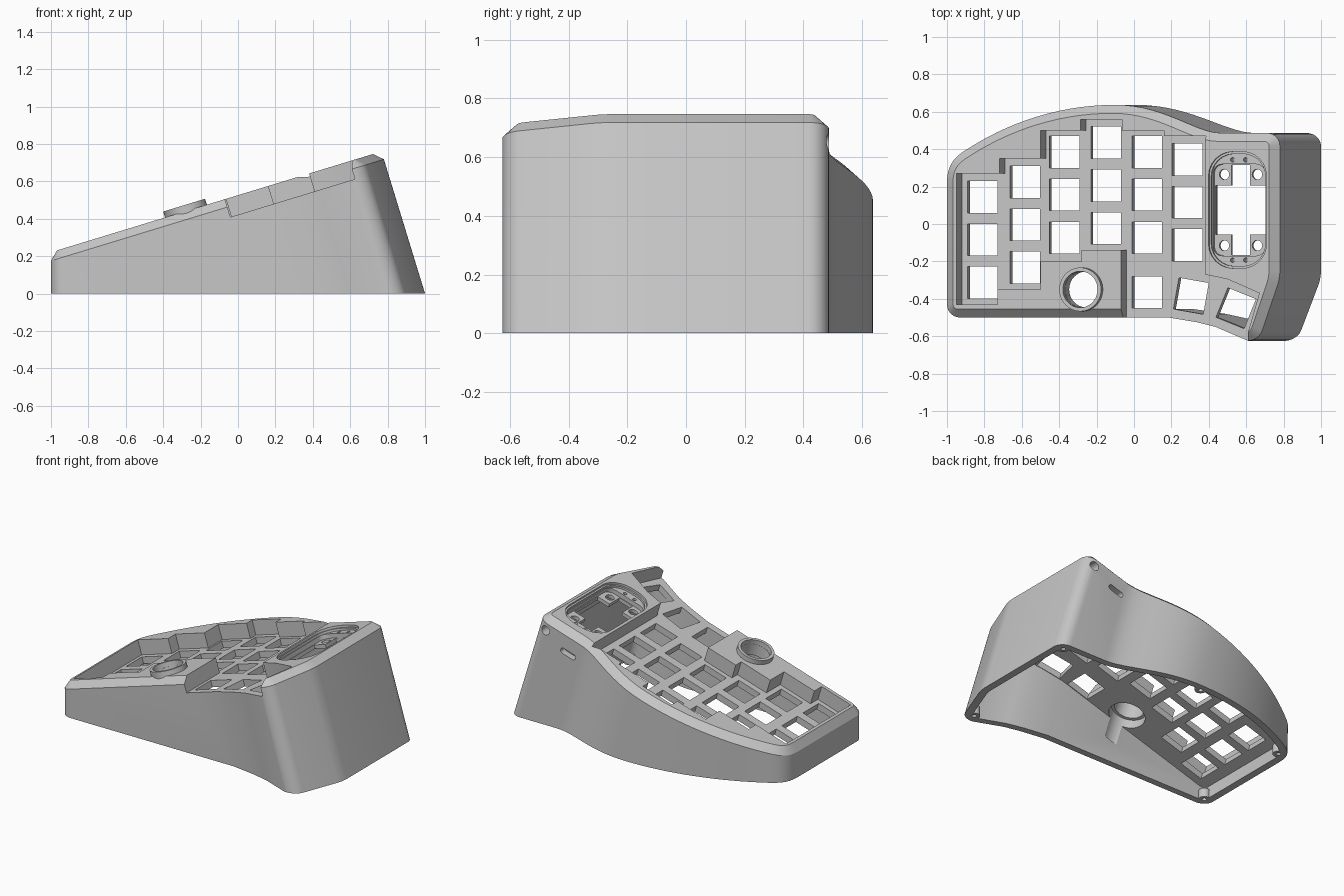
import bpy, bmesh, math
from mathutils import Vector
from mathutils.geometry import interpolate_bezier

cube = bpy.data.objects.get("Cube")
if cube:
    bpy.data.objects.remove(cube)

SLOPE, TOP = 0.305, 0.526                 # tilted rim plane: z = TOP + SLOPE * x
COS = 1 / math.sqrt(1 + SLOPE ** 2)
SIN = SLOPE * COS
RIM, PLATE, UNDER = 0.0, 0.10, 0.145      # depths measured square to the rim plane

grey = bpy.data.materials.new("case_grey")
grey.use_nodes = True
shade = (0.57, 0.57, 0.57, 1)
grey.diffuse_color = shade
grey.node_tree.nodes["Principled BSDF"].inputs["Base Color"].default_value = shade


def on_plane(x, y, depth, ref=0.0):
    """Point at a depth below the rim, for a plan position read at depth ref."""
    x0 = x - ref * SIN
    return Vector((x0 + depth * SIN, y, TOP + SLOPE * x0 - depth * COS))


def add_loft(bm, rings):
    """Closed solid through a list of equal rings."""
    loops = [[bm.verts.new(p) for p in ring] for ring in rings]
    n = len(loops[0])
    for a, b in zip(loops, loops[1:]):
        for i in range(n):
            j = (i + 1) % n
            bm.faces.new((a[i], a[j], b[j], b[i]))
    bm.faces.new(loops[0][::-1])
    bm.faces.new(loops[-1])


def add_prism(bm, plan, top, bottom, ref=0.0):
    add_loft(bm, [[on_plane(x, y, d, ref) for x, y in plan] for d in (bottom, top)])


def finish(bm, name):
    bmesh.ops.recalc_face_normals(bm, faces=bm.faces)
    mesh = bpy.data.meshes.new(name)
    bm.to_mesh(mesh)
    bm.free()
    mesh.materials.append(grey)
    obj = bpy.data.objects.new(name, mesh)
    bpy.context.collection.objects.link(obj)
    return obj


def prism(plan, top, bottom, ref=0.0):
    bm = bmesh.new()
    add_prism(bm, plan, top, bottom, ref)
    return finish(bm, "cutter")


def volume(mesh):
    bm = bmesh.new()
    bm.from_mesh(mesh)
    size = bm.calc_volume(signed=True)
    bm.free()
    return size


def cut(obj, cutter):
    """Subtract the cutter, keeping the first solver result that is sound."""
    cutter.hide_render = True
    before = volume(obj.data)
    for solver in ('MANIFOLD', 'EXACT', 'FLOAT'):
        mod = obj.modifiers.new("cut", 'BOOLEAN')
        mod.operation, mod.solver, mod.object = 'DIFFERENCE', solver, cutter
        graph = bpy.context.evaluated_depsgraph_get()
        mesh = bpy.data.meshes.new_from_object(obj.evaluated_get(graph))
        obj.modifiers.clear()
        if 0.05 * before < volume(mesh) < 0.99999 * before:
            obj.data = mesh
            break
    bpy.data.objects.remove(cutter)


def circle(cx, cy, r, n=32):
    return [(cx + r * COS * math.cos(2 * math.pi * i / n),
             cy + r * math.sin(2 * math.pi * i / n)) for i in range(n)]


def rounded_box(cx, cy, hx, hy, r, n=6):
    pts = []
    for k, (sx, sy) in enumerate(((1, 1), (-1, 1), (-1, -1), (1, -1))):
        for i in range(n + 1):
            a = math.pi / 2 * (k + i / n)
            pts.append((cx + sx * (hx - r) + r * math.cos(a),
                        cy + sy * (hy - r) + r * math.sin(a)))
    return pts


def turned_box(cx, cy, hx, hy, angle=0):
    c, s = math.cos(math.radians(angle)), math.sin(math.radians(angle))
    return [(cx + x * c - y * s, cy + x * s + y * c)
            for x, y in ((-hx, -hy), (hx, -hy), (hx, hy), (-hx, hy))]


def curve(a, b, c, d, n):
    pts = interpolate_bezier(*[Vector((*p, 0)) for p in (a, b, c, d)], n)
    return [(p.x, p.y) for p in pts][:-1]


def corner(a, tip, b, n=7):
    mid = lambda p: tuple(p[i] + (tip[i] - p[i]) * 0.5523 for i in (0, 1))
    return curve(a, mid(a), mid(b), b, n) + [b]


def inset(plan, dist):
    """Offset a clockwise plan inward."""
    out, n = [], len(plan)
    for i in range(n):
        p, a, b = (Vector(plan[k % n]) for k in (i, i - 1, i + 1))
        d1, d2 = (p - a).normalized(), (b - p).normalized()
        n1, n2 = Vector((d1.y, -d1.x)), Vector((d2.y, -d2.x))
        m = (n1 + n2) * (dist / (1 + n1.dot(n2)))
        out.append((p.x + m.x, p.y + m.y))
    return out


# Outer outline of the case, clockwise from the front
CHAMFER = 0.044
outline = corner((-0.93, -0.5), (-1, -0.5), (-1, -0.43))
outline += curve((-1, 0.22), (-1, 0.29), (-0.98, 0.34), (-0.92, 0.382), 7)
outline += curve((-0.92, 0.382), (-0.7, 0.53), (-0.42, 0.637), (-0.1, 0.637), 16)
outline += curve((-0.1, 0.637), (0.16, 0.637), (0.33, 0.487), (0.46, 0.487), 16)
outline += [(0.46, 0.487)] + corner((0.71, 0.487), (0.78, 0.487), (0.78, 0.417))
outline += corner((0.78, -0.25), (0.78, -0.29), (0.767, -0.328), 5)
outline += corner((0.685, -0.57), (0.664, -0.632), (0.595, -0.625))
outline += [(0.42, -0.55), (0.32, -0.525), (0.17, -0.5)]


def wall_ends(plan):
    """Upper ring of the wall and its wider footprint on the ground."""
    upper = [on_plane(x, y, CHAMFER, CHAMFER) for x, y in plan]
    foot = [Vector((-1 + (x + 1) * 1.1236, y, 0)) for x, y in plan]
    return upper, foot


upper, foot = wall_ends(outline)
rim = [on_plane(x - CHAMFER * SIN, y, RIM) for x, y in inset(outline, 0.045)]
bm = bmesh.new()
add_loft(bm, [foot, upper, rim])
case = finish(bm, "case")

# Hollow inside, open at the bottom
upper, foot = wall_ends(inset(outline, 0.045))
ceiling, floor = [], []
for t, f in zip(upper, foot):
    foot_depth = (TOP + SLOPE * f.x - f.z) * COS
    ceiling.append(t.lerp(f, (UNDER - CHAMFER) / (foot_depth - CHAMFER)))
    floor.append(t.lerp(f, 1.1))
bm = bmesh.new()
add_loft(bm, [floor, ceiling])
cut(case, finish(bm, "cutter"))

# Stepped key well, open to the front beside the thumb keys
well = [(-0.95, 0.27), (-0.72, 0.27), (-0.72, 0.35), (-0.5, 0.35), (-0.5, 0.5),
        (-0.285, 0.5), (-0.285, 0.56), (-0.065, 0.56), (-0.065, 0.5), (0.16, 0.5),
        (0.16, 0.47), (0.38, 0.47), (0.38, -0.27), (0.5, -0.295), (0.67, -0.37),
        (0.56, -0.75), (-0.07, -0.75), (-0.07, -0.14), (-0.28, -0.14), (-0.28, -0.2),
        (-0.5, -0.2), (-0.5, -0.35), (-0.73, -0.35), (-0.73, -0.43), (-0.95, -0.43)]
cut(case, prism(well, -0.2, PLATE))

# Key openings: six columns of three, then three thumb keys
columns = ((-0.81, 0.145), (-0.583, 0.225), (-0.372, 0.385),
           (-0.15, 0.435), (0.07, 0.385), (0.285, 0.345))
keys = [(x, y - 0.229 * row, 0) for x, y in columns for row in range(3)]
keys += [(0.07, -0.365, 0), (0.305, -0.385, -10), (0.545, -0.45, -22)]
bm = bmesh.new()
for x, y, angle in keys:
    add_prism(bm, turned_box(x, y, 0.081, 0.085, angle), 0.08, 0.2, PLATE)
cut(case, finish(bm, "cutter"))

# Dial hole with a wider bore below
DIAL = (-0.287, -0.35)
cut(case, prism(circle(*DIAL, 0.096), -0.1, 0.3, -0.03))
cut(case, prism(circle(*DIAL, 0.116), 0.08, 0.3, -0.03))

# Module bay: lip, pocket, cross-shaped opening and screw holes
BX, BY = 0.553, 0.075
cut(case, prism(rounded_box(BX, BY, 0.155, 0.312, 0.13), -0.1, 0.015))
cut(case, prism(rounded_box(BX, BY, 0.145, 0.300, 0.12), -0.1, 0.03))
cut(case, prism(rounded_box(BX, BY, 0.14, 0.245, 0.05), -0.1, 0.06))
cut(case, prism(rounded_box(BX, BY, 0.15, 0.33, 0.05), 0.085, 0.25))
cross = []
for sx, sy in ((1, 1), (-1, 1), (-1, -1), (1, -1)):
    arm = [(0.135, 0.13), (0.05, 0.13), (0.05, 0.24)]
    cross += [(BX + sx * x, BY + sy * y) for x, y in (arm if sx == sy else arm[::-1])]
cut(case, prism(cross, -0.11, 0.24))
bm = bmesh.new()
for sx in (-1, 1):
    for sy in (-1, 1):
        add_prism(bm, circle(BX + sx * 0.088, BY + sy * 0.19, 0.028, 20), -0.1, 0.2)
        add_prism(bm, circle(BX + sx * 0.035, BY + sy * 0.268, 0.012, 12), -0.1, 0.2)
cut(case, finish(bm, "cutter"))

# Cable ports through the back wall
for cx, depth, hx, hy in ((0.70, 0.095, 0.03, 0.03), (0.51, 0.155, 0.055, 0.019)):
    port = rounded_box(cx, depth, hx, hy, hy * 0.95)
    bm = bmesh.new()
    add_loft(bm, [[on_plane(x, y, d) for x, d in port] for y in (0.40, 0.6)])
    cut(case, finish(bm, "cutter"))

# Raised ring around the dial hole
ring = prism(circle(*DIAL, 0.117, 48), -0.033, 0.05, -0.03)
ring.name = "dial_ring"
cut(ring, prism(circle(*DIAL, 0.097, 48), -0.1, 0.3, -0.03))

# Screw posts in the corners of the hollow, each drilled from below
for x, y in ((-0.94, -0.44), (-0.93, 0.29), (-0.05, 0.585), (0.935, 0.43), (0.825, -0.565)):
    for name, r, low, high in (("screw_post", 0.037, 0, 0.06), ("cutter", 0.015, -0.1, 0.045)):
        bm = bmesh.new()
        add_loft(bm, [[Vector((x + r * math.cos(k * math.pi / 10),
                               y + r * math.sin(k * math.pi / 10), z))
                       for k in range(20)] for z in (low, high)])
        part = finish(bm, name)
        if name == "screw_post":
            post = part
    drill = bpy.data.objects.new("cutter", part.data)
    bpy.context.collection.objects.link(drill)
    cut(case, drill)
    cut(post, part)

# Smooth the curved walls, keep edges crisp
for obj in bpy.context.scene.objects:
    obj.select_set(obj.type == 'MESH')
bpy.context.view_layer.objects.active = case
bpy.ops.object.shade_smooth_by_angle(angle=math.radians(25))
